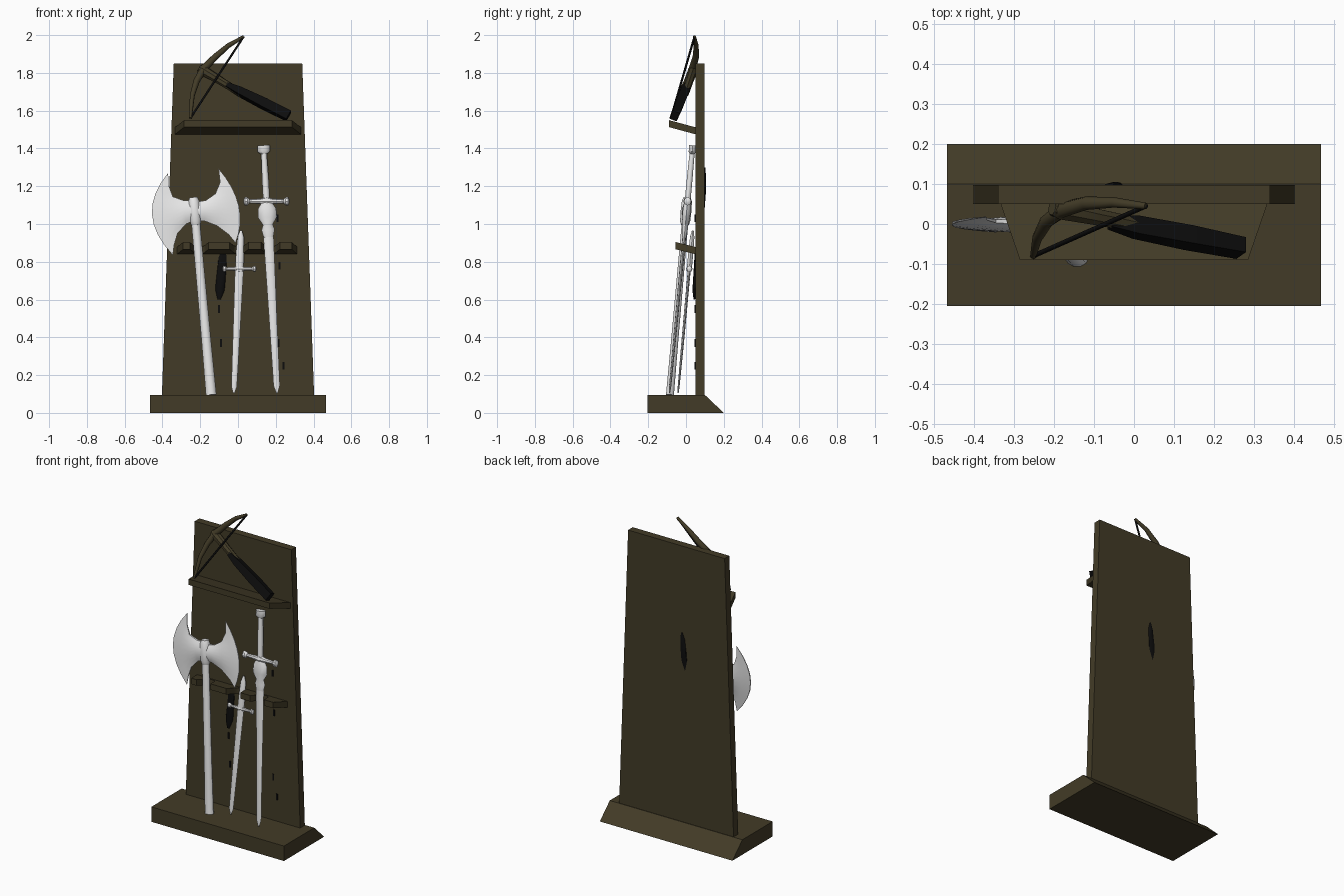
import bpy, bmesh, math
from mathutils import Matrix, Vector

if "Cube" in bpy.data.objects:
    bpy.data.objects.remove(bpy.data.objects["Cube"])


def material(name, rgb):
    m = bpy.data.materials.new(name)
    m.diffuse_color = (*rgb, 1)
    m.use_nodes = True
    m.node_tree.nodes["Principled BSDF"].inputs["Base Color"].default_value = m.diffuse_color
    return m


WOOD = material("dark_wood", (0.055, 0.044, 0.02))
STEEL = material("pale_steel", (0.8, 0.8, 0.8))
BLACK = material("black_leather", (0.004, 0.004, 0.004))


def loft(name, rings, mat, matrix=Matrix()):
    """Closed skin through rings that all have the same number of points."""
    bm = bmesh.new()
    rows = [[bm.verts.new(matrix @ Vector(p)) for p in ring] for ring in rings]
    n = len(rows[0])
    for a, b in zip(rows, rows[1:]):
        for i in range(n):
            j = (i + 1) % n
            bm.faces.new((a[i], a[j], b[j], b[i]))
    bm.faces.new(rows[0])
    bm.faces.new(rows[-1])
    bmesh.ops.recalc_face_normals(bm, faces=bm.faces)
    mesh = bpy.data.meshes.new(name)
    bm.to_mesh(mesh)
    bm.free()
    mesh.materials.append(mat)
    ob = bpy.data.objects.new(name, mesh)
    bpy.context.collection.objects.link(ob)
    return ob


def frame(a, b):
    """Matrix at a whose z axis points to b; also the distance."""
    a, b = Vector(a), Vector(b)
    z = (b - a).normalized()
    ref = Vector((1, 0, 0)) if abs(z.x) < 0.95 else Vector((0, 0, 1))
    y = z.cross(ref).normalized()
    x = y.cross(z)
    m = Matrix((x, y, z)).transposed().to_4x4()
    m.translation = a
    return m, (b - a).length


def turned(name, a, b, sections, mat, n=10):
    """Rod from a to b; sections are (fraction, half width, half depth)."""
    m, length = frame(a, b)
    off = math.pi / 4 if n == 4 else 0
    k = math.sqrt(2) if n == 4 else 1
    rings = [[(rx * k * math.cos(off + math.tau * i / n),
               ry * k * math.sin(off + math.tau * i / n), t * length)
              for i in range(n)] for t, rx, ry in sections]
    return loft(name, rings, mat, m)


def tilted_shelf(name, outline, z_back, thick, slope):
    rings = [[(x, y, z_back + dz + (0.05 - y) * slope) for x, y in outline]
             for dz in (0, thick)]
    return loft(name, rings, WOOD)


def tube(name, points, radii, mat):
    cu = bpy.data.curves.new(name, "CURVE")
    cu.dimensions = "3D"
    cu.bevel_depth = 1
    cu.bevel_resolution = 2
    cu.use_fill_caps = True
    s = cu.splines.new("POLY")
    s.points.add(len(points) - 1)
    for p, co, r in zip(s.points, points, radii):
        p.co = (*co, 1)
        p.radius = r
    cu.materials.append(mat)
    ob = bpy.data.objects.new(name, cu)
    bpy.context.collection.objects.link(ob)


# Stand: plinth with sloped back, tapering board
side = [(-0.205, 0), (0.2, 0), (0.1, 0.095), (-0.205, 0.095)]
loft("plinth", [[(x, y, z) for y, z in side] for x in (-0.467, 0.467)], WOOD)
loft("back_board", [[(-w, 0.05, z), (w, 0.05, z), (w, 0.097, z), (-w, 0.097, z)]
                    for w, z in ((0.403, 0.09), (0.34, 1.85))], WOOD)

# Shelves, the lower one notched for the weapons
tilted_shelf("upper_shelf", [(-0.335, 0.055), (0.335, 0.055),
                             (0.285, -0.09), (-0.285, -0.09)], 1.475, 0.037, 0.27)
front = [(-0.29, -0.055)]
for cx in (-0.205, 0.005, 0.172):
    front += [(cx - 0.05, -0.055)]
    front += [(cx - 0.034 * math.cos(math.pi * i / 6),
               -0.005 + 0.042 * math.sin(math.pi * i / 6)) for i in range(7)]
    front += [(cx + 0.05, -0.055)]
front += [(0.285, -0.055), (0.315, 0.055), (-0.325, 0.055)]
tilted_shelf("notched_shelf", front, 0.84, 0.038, 0.25)


# Battle axe
def lean(z):
    return -0.085 + 0.088 * (z - 0.1)


AXE_FOOT, AXE_TOP = (-0.142, lean(0.1), 0.095), (-0.236, lean(1.14), 1.14)
turned("axe_handle", AXE_FOOT, AXE_TOP,
       [(0, 0.028, 0.022), (0.3, 0.025, 0.02), (0.86, 0.023, 0.018), (1, 0.02, 0.018)], STEEL)
turned("axe_collar", AXE_FOOT, AXE_TOP,
       [(0.86, 0.024, 0.02), (0.88, 0.03, 0.028), (0.93, 0.034, 0.03),
        (0.98, 0.03, 0.028), (1.0, 0.022, 0.02)], STEEL)


def axe_blade(name, columns, sign):
    """Columns run outward: top x, z, bottom x, z, bulge, half thickness."""
    rings = []
    for tx, tz, bx, bz, bulge, t in columns:
        pts = []
        for i in range(9):
            f = i / 8
            k = 4 * f * (1 - f)
            z = tz + (bz - tz) * f
            pts.append((tx + (bx - tx) * f + sign * bulge * k, z, t * (0.25 + 0.75 * k)))
        rings.append([(x, lean(z) - d, z) for x, z, d in pts] +
                     [(x, lean(z) + d, z) for x, z, d in reversed(pts)])
    loft(name, rings, STEEL)


axe_blade("axe_blade_left", [(-0.23, 1.125, -0.225, 1.02, 0, 0.024),
                             (-0.29, 1.125, -0.275, 1.0, 0, 0.022),
                             (-0.345, 1.145, -0.32, 0.95, 0.01, 0.016),
                             (-0.367, 1.205, -0.338, 0.89, 0.045, 0.011),
                             (-0.37, 1.27, -0.345, 0.835, 0.098, 0.003)], -1)
axe_blade("axe_blade_right", [(-0.23, 1.115, -0.225, 1.02, 0, 0.024),
                              (-0.17, 1.125, -0.175, 1.015, 0, 0.022),
                              (-0.12, 1.16, -0.11, 0.99, 0.01, 0.016),
                              (-0.095, 1.22, -0.05, 0.945, 0.035, 0.011),
                              (-0.103, 1.294, -0.013, 0.9, 0.062, 0.003)], 1)


# Swords: blade, guard, grip and pommel along one leaning line
def sword(name, tip, top, blade, guard_at, guard, grip, extras):
    tip, top = Vector(tip), Vector(top)
    turned(name + "_blade", tip, top, blade, STEEL, 8)
    turned(name + "_grip", tip, top, grip, STEEL)
    c = tip.lerp(top, guard_at)
    half, r = guard
    turned(name + "_guard", c + Vector((-half, 0, 0)), c + Vector((half, 0, 0)),
           [(0, r * .6, r * .6), (0.03, r * 1.5, r * 1.3), (0.09, r * 1.4, r * 1.3),
            (0.13, r * .7, r * .7), (0.38, r, r), (0.5, r * 1.7, r * 1.5), (0.62, r, r),
            (0.87, r * .7, r * .7), (0.91, r * 1.4, r * 1.3), (0.97, r * 1.5, r * 1.3),
            (1, r * .6, r * .6)], STEEL, 8)
    for part, sections in extras:
        turned(name + "_" + part, tip, top, sections, STEEL)


sword("long_sword", (0.207, -0.087, 0.105), (0.135, 0.036, 1.415),
      [(0, 0.004, 0.003), (0.03, 0.017, 0.006), (0.3, 0.021, 0.008),
       (0.62, 0.027, 0.01), (0.75, 0.027, 0.01)],
      0.775, (0.122, 0.015),
      [(0.75, 0.018, 0.016), (0.86, 0.018, 0.016), (0.98, 0.015, 0.014)],
      [("pommel", [(0.965, 0.014, 0.013), (0.975, 0.033, 0.02), (1, 0.033, 0.02)]),
       ("ornament", [(0.63, 0.026, 0.012), (0.66, 0.035, 0.016), (0.68, 0.026, 0.016),
                     (0.71, 0.05, 0.022), (0.745, 0.048, 0.022), (0.77, 0.028, 0.018)])])
sword("short_sword", (-0.022, -0.042, 0.105), (0.016, 0.036, 0.965),
      [(0, 0.004, 0.003), (0.04, 0.015, 0.005), (0.3, 0.018, 0.007), (0.77, 0.023, 0.008)],
      0.765, (0.09, 0.011),
      [(0.75, 0.022, 0.014), (0.85, 0.022, 0.014), (0.96, 0.017, 0.012), (1, 0.006, 0.005)], [])

# Black sheath piercing the board: low end in front, high end behind
turned("sheath", (-0.1, 0.044, 0.6), (-0.04, 0.1, 1.3),
       [(0, 0.008, 0.004), (0.07, 0.024, 0.014), (0.3, 0.03, 0.017),
        (0.8, 0.026, 0.016), (0.94, 0.016, 0.009), (1, 0.004, 0.002)], BLACK, 8)
# Small black straps showing on the board
for i, (x, z) in enumerate([(0.21, 1.03), (0.22, 0.78), (0.215, 0.37), (0.24, 0.25),
                            (-0.1, 0.55), (-0.09, 0.37)]):
    turned("strap_%d" % i, (x, 0.05, z - 0.02), (x, 0.05, z + 0.02),
           [(0, 0.005, 0.004), (1, 0.005, 0.004)], BLACK, 4)

# Crossbow leaning on the upper shelf
BOW = [(0.03, 0.045, 1.992), (-0.05, 0.054, 1.945), (-0.12, 0.052, 1.885),
       (-0.18, 0.035, 1.825), (-0.22, 0.005, 1.755), (-0.242, -0.035, 1.68),
       (-0.252, -0.08, 1.56)]
tube("crossbow_limbs", BOW, [0.008, 0.013, 0.017, 0.02, 0.017, 0.013, 0.008], WOOD)
tube("crossbow_string", [BOW[0], BOW[-1]], [0.006, 0.006], BLACK)
turned("crossbow_fore_stock", (-0.205, 0.04, 1.825), (0.02, -0.005, 1.69),
       [(0, 0.018, 0.018), (0.08, 0.028, 0.026), (0.5, 0.022, 0.022), (1, 0.02, 0.02)], WOOD, 8)
turned("crossbow_butt", (-0.06, 0.005, 1.735), (0.268, -0.06, 1.572),
       [(0, 0.012, 0.016), (0.2, 0.02, 0.024), (0.6, 0.026, 0.024), (1, 0.026, 0.02)], BLACK, 4)

# Smooth shading with sharp edges kept
bpy.ops.object.select_all(action="DESELECT")
for ob in bpy.context.collection.objects:
    if ob.type == "MESH":
        ob.select_set(True)
        bpy.context.view_layer.objects.active = ob
bpy.ops.object.shade_smooth_by_angle(angle=math.radians(40))
